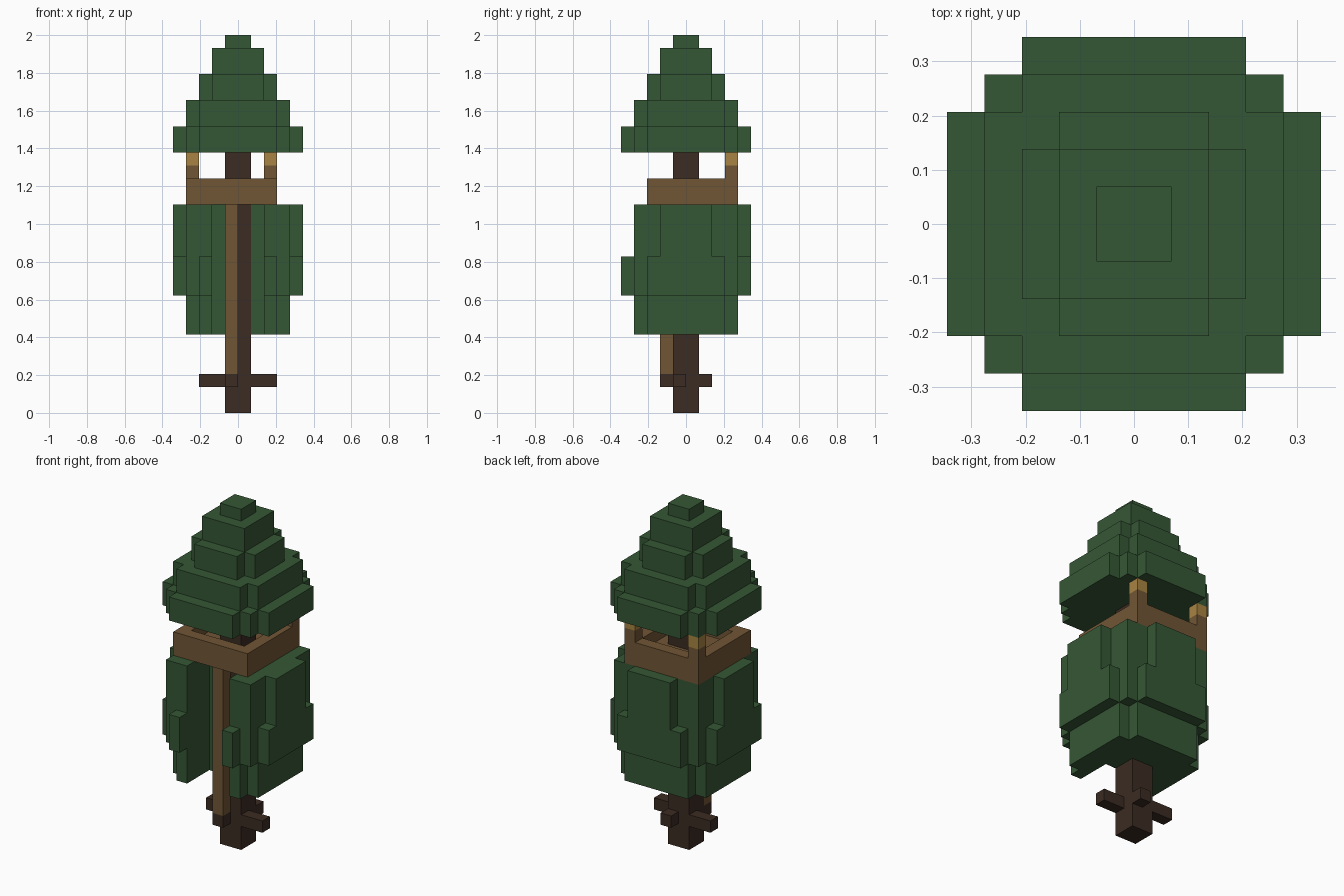
import bpy
import bmesh
from mathutils import Matrix, Vector

cube = bpy.data.objects.get("Cube")
if cube:
    bpy.data.objects.remove(cube, do_unlink=True)

U = 2 / 29  # size of one block


def material(name, rgb):
    mat = bpy.data.materials.new(name)
    mat.use_nodes = True
    mat.diffuse_color = (*rgb, 1)
    bsdf = mat.node_tree.nodes["Principled BSDF"]
    bsdf.inputs["Base Color"].default_value = (*rgb, 1)
    bsdf.inputs["Roughness"].default_value = 0.9
    return mat


LEAF = material("leaf green", (0.036, 0.095, 0.036))
BARK = material("dark bark", (0.045, 0.025, 0.016))
PLANK = material("plank brown", (0.165, 0.093, 0.036))
GOLD = material("golden wood", (0.39, 0.23, 0.054))


def blocks(name, mat, boxes):
    """One object made of boxes, each given as x, y and z ranges in blocks."""
    bm = bmesh.new()
    for ranges in boxes:
        low = Vector([r[0] for r in ranges]) * U
        high = Vector([r[1] for r in ranges]) * U
        place = Matrix.Translation((low + high) / 2) @ Matrix.Diagonal((*(high - low), 1))
        bmesh.ops.create_cube(bm, size=1, matrix=place)
    mesh = bpy.data.meshes.new(name)
    bm.to_mesh(mesh)
    bm.free()
    mesh.materials.append(mat)
    obj = bpy.data.objects.new(name, mesh)
    bpy.context.collection.objects.link(obj)


def mid(r):
    return (-r, r)


def cross(a, b, z):
    """Two crossed slabs, giving a square with stepped corners."""
    return [(mid(a), mid(b), z), (mid(b), mid(a), z)]


def sides(x, y, z):
    """A box and its mirror image across x."""
    return [(x, y, z), ((-x[1], -x[0]), y, z)]


# Trunk with a pinwheel of roots
blocks("trunk", BARK, [(mid(1), mid(1), (0, 20))])
root_z = (2, 3)
blocks("roots", BARK, [
    ((1, 3), (-1, 0), root_z),
    ((-3, -1), (0, 1), root_z),
    ((0, 1), (1, 2), root_z),
    ((-1, 0), (-2, -1), root_z),
])
blocks("ladder", PLANK, [((-1, 0), (-2, -1), (3, 16))])

# Lower foliage, open at the front around the ladder
low, full, wide, tall = (6, 9), (9, 16), (9, 12), (12, 16)
lower = [(mid(1), (1, 4), (6, 16))]
lower += sides((1, 2), (-1, 4), (6, 16))
lower += sides((2, 3), (-4, 4), low) + sides((3, 4), mid(3), low)
lower += sides((2, 4), mid(4), full)
# Raised patches on the sides, back and front
lower += sides((4, 5), mid(3), wide) + sides((4, 5), mid(2), tall)
lower += [(mid(3), (4, 5), wide), (mid(2), (4, 5), tall)]
lower += sides((2, 3), (-5, -4), wide)
blocks("lower_foliage", LEAF, lower)

# Platform: floor, raised rim and two back posts
rim = (17, 18)
blocks("platform", PLANK, [
    ((-4, 3), (-3, 4), (16, 17)),
    ((-4, 3), (-3, -2), rim),
    ((-4, 3), (3, 4), rim),
    ((-4, -3), (-2, 3), rim),
    ((2, 3), (-2, 3), rim),
])
for side, x in (("right", (-4, -3)), ("left", (2, 3))):
    blocks(side + "_post", PLANK, [(x, (3, 4), (18, 19))])
    blocks(side + "_post_top", GOLD, [(x, (3, 4), (19, 20))])

# Stepped crown
crown = cross(5, 3, (20, 22)) + [(mid(4), mid(4), (20, 22))]
crown += cross(4, 3, (22, 24)) + cross(3, 2, (24, 26))
crown += [(mid(2), mid(2), (26, 28)), (mid(1), mid(1), (28, 29))]
blocks("crown_foliage", LEAF, crown)
